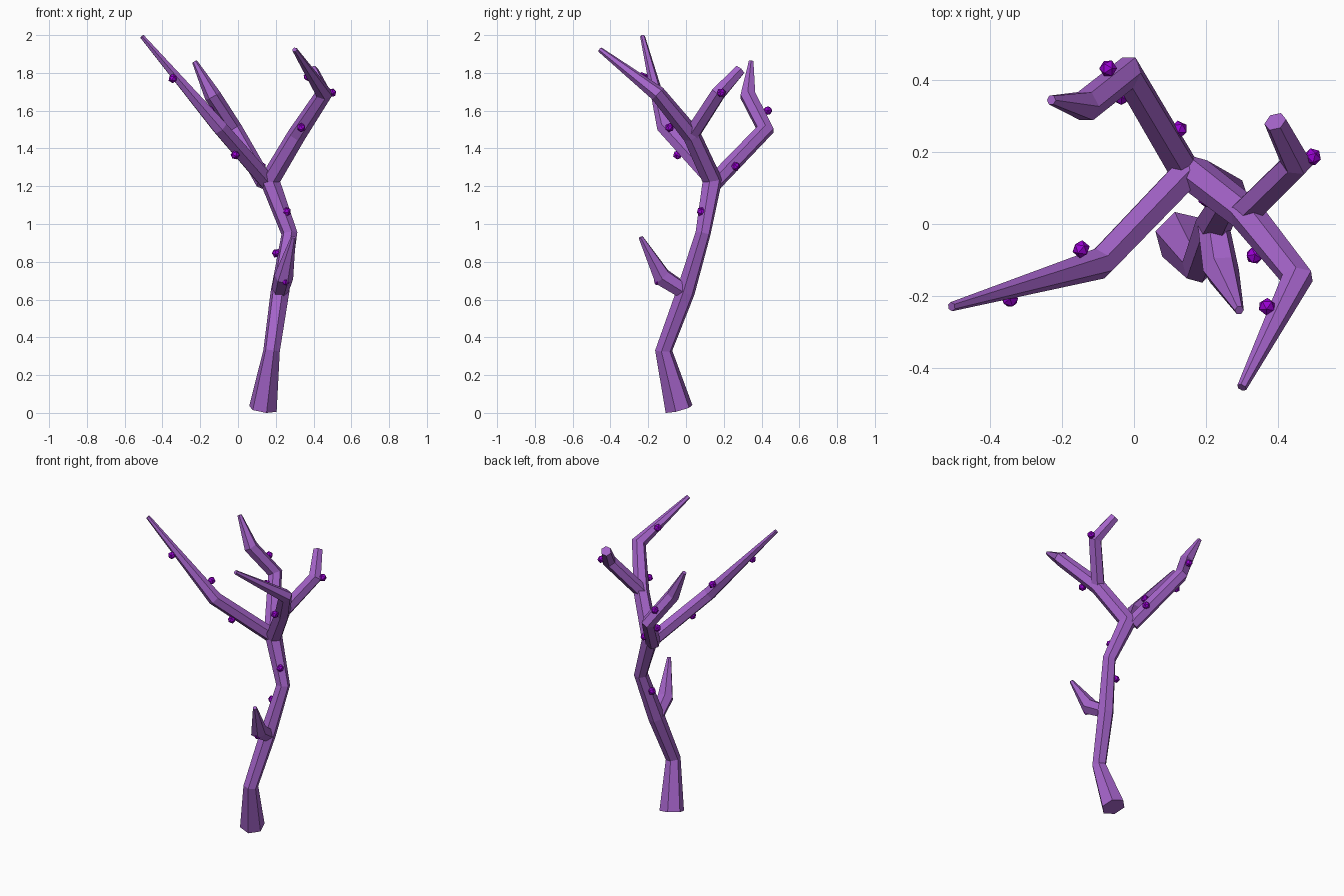
import bpy, bmesh, math
from mathutils import Vector

if "Cube" in bpy.data.objects:
    bpy.data.objects.remove(bpy.data.objects["Cube"])


def material(name, rgb):
    m = bpy.data.materials.new(name)
    m.diffuse_color = (*rgb, 1)
    m.use_nodes = True
    m.node_tree.nodes["Principled BSDF"].inputs["Base Color"].default_value = m.diffuse_color
    return m


bark = material("purple_bark", (0.37, 0.125, 0.58))
bud_mat = material("violet_bud", (0.32, 0.0, 0.65))


def add_object(name, bm, mat):
    bmesh.ops.recalc_face_normals(bm, faces=bm.faces)
    me = bpy.data.meshes.new(name)
    bm.to_mesh(me)
    bm.free()
    me.materials.append(mat)
    ob = bpy.data.objects.new(name, me)
    bpy.context.collection.objects.link(ob)
    return ob


def limb(name, path, sides=6):
    """Flat-faced tapered tube through (x, y, z, radius) points, mitred at bends."""
    bm = bmesh.new()
    pts = [Vector(p[:3]) for p in path]
    dirs = [(b - a).normalized() for a, b in zip(pts, pts[1:])]
    side = dirs[0].orthogonal().normalized()
    rings = []
    for i, p in enumerate(pts):
        d_in, d_out = dirs[max(i - 1, 0)], dirs[min(i, len(dirs) - 1)]
        t = (d_in + d_out).normalized()
        side = (side - t * side.dot(t)).normalized()
        up = t.cross(side)
        r = path[i][3]
        # widen the ring in the plane of the bend
        bend = d_out - d_in
        stretch = 1 / max(t.dot(d_out), 0.6) - 1
        ring = []
        for k in range(sides):
            a = 2 * math.pi * k / sides
            v = (side * math.cos(a) + up * math.sin(a)) * r
            if bend.length > 1e-4:
                n = bend.normalized()
                v += n * v.dot(n) * stretch
            ring.append(bm.verts.new(p + v))
        rings.append(ring)
    for a, b in zip(rings, rings[1:]):
        for k in range(sides):
            j = (k + 1) % sides
            bm.faces.new((a[k], a[j], b[j], b[k]))
    bm.faces.new(rings[0][::-1])
    bm.faces.new(rings[-1])
    return add_object(name, bm, bark)


# Trunk, carrying on into the front right branch
limb("trunk", [(0.132, -0.037, 0.021, 0.076), (0.178, -0.118, 0.33, 0.045),
               (0.222, -0.002, 0.64, 0.051), (0.272, 0.09, 0.95, 0.042),
               (0.167, 0.14, 1.23, 0.052), (0.31, 0.03, 1.47, 0.049),
               (0.455, -0.15, 1.69, 0.042), (0.30, -0.455, 1.923, 0.014)])

# Side branches, each starting inside its parent
limb("low_branch", [(0.22, 0.005, 0.635, 0.044), (0.242, -0.128, 0.72, 0.051),
                    (0.293, -0.24, 0.93, 0.013)])
limb("left_branch", [(0.15, 0.145, 1.23, 0.047), (-0.095, -0.11, 1.51, 0.044),
                     (-0.508, -0.23, 1.993, 0.013)])
limb("back_branch", [(0.14, 0.15, 1.22, 0.046), (-0.018, 0.42, 1.50, 0.043),
                     (-0.135, 0.328, 1.68, 0.044), (-0.23, 0.345, 1.86, 0.014)])
limb("back_right_branch", [(0.305, 0.025, 1.465, 0.044), (0.452, 0.17, 1.69, 0.042),
                           (0.393, 0.285, 1.815, 0.032)])

# Buds scattered over the limbs
buds = [(-0.345, -0.208, 1.77), (-0.015, -0.045, 1.365), (0.125, 0.263, 1.305),
        (0.257, 0.08, 1.065), (0.203, 0.07, 0.845), (0.25, -0.147, 0.698),
        (0.335, -0.088, 1.51), (0.37, -0.23, 1.78), (0.497, 0.187, 1.695),
        (-0.072, 0.433, 1.60), (-0.035, 0.355, 1.44), (-0.147, -0.07, 1.6)]
for i, loc in enumerate(buds):
    bm = bmesh.new()
    bmesh.ops.create_icosphere(bm, subdivisions=1, radius=0.025)
    ob = add_object(f"bud_{i + 1}", bm, bud_mat)
    ob.location = loc
    ob.rotation_euler = (0.7 * i, 0.4 * i, 0)
